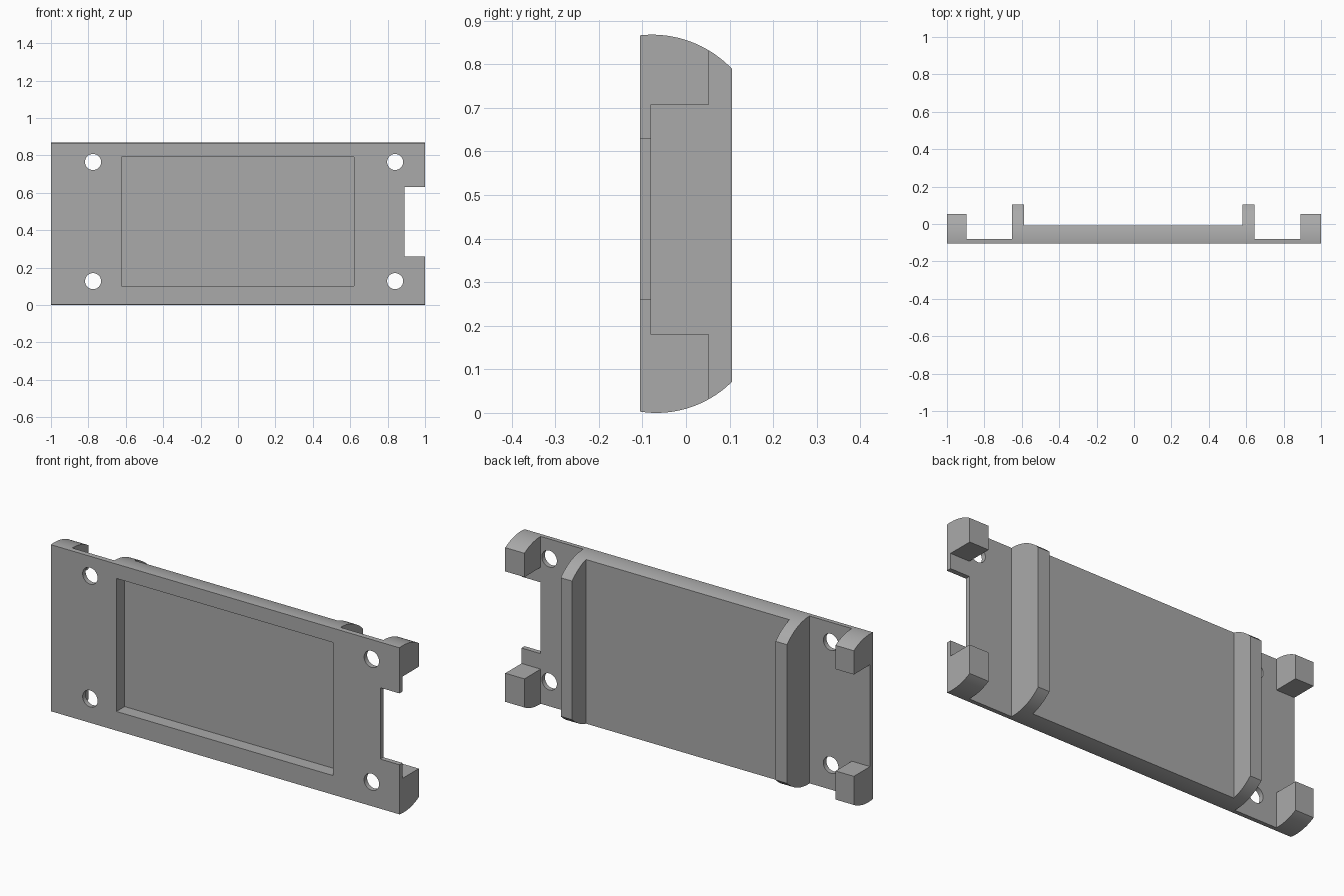
import bpy
import bmesh
import math
from mathutils import Matrix, Vector

cube = bpy.data.objects.get("Cube")
if cube:
    bpy.data.objects.remove(cube, do_unlink=True)

FRONT, BACK, TOP = -0.105, 0.105, 0.868
FLOOR = -0.08          # back face of the thin plate
POST_BACK = 0.053      # back face of the corner posts

grey = bpy.data.materials.new("plain grey")
grey.use_nodes = True
colour = (0.4, 0.4, 0.4, 1)
grey.diffuse_color = colour
grey.node_tree.nodes["Principled BSDF"].inputs["Base Color"].default_value = colour


def make_object(name, bm):
    bmesh.ops.recalc_face_normals(bm, faces=bm.faces)
    mesh = bpy.data.meshes.new(name)
    bm.to_mesh(mesh)
    bm.free()
    mesh.materials.append(grey)
    obj = bpy.data.objects.new(name, mesh)
    bpy.context.collection.objects.link(obj)
    return obj


def box_cutter(x0, x1, y0, y1, z0, z1):
    bm = bmesh.new()
    size = Vector((x1 - x0, y1 - y0, z1 - z0))
    centre = Vector((x0 + x1, y0 + y1, z0 + z1)) / 2
    bmesh.ops.create_cube(bm, size=1, matrix=Matrix.Translation(centre) @ Matrix.Diagonal(size).to_4x4())
    return make_object("box_cutter", bm)


def hole_cutter(x, z, radius):
    bm = bmesh.new()
    bmesh.ops.create_cone(bm, cap_ends=True, segments=40, radius1=radius, radius2=radius, depth=1,
                          matrix=Matrix.Translation((x, 0, z)) @ Matrix.Rotation(math.pi / 2, 4, "X"))
    return make_object("hole_cutter", bm)


def edge_drop(y, crest, drop):
    """Fall of a circular edge that peaks at crest and falls by drop at the back."""
    reach = BACK - crest
    radius = (reach ** 2 + drop ** 2) / (2 * drop)
    return radius - math.sqrt(radius ** 2 - (y - crest) ** 2)


# Blank: rounded side profile swept along the full width
steps = 24
ys = [FRONT + (BACK - FRONT) * i / steps for i in range(steps + 1)]
profile = [(y, edge_drop(y, -0.068, 0.071)) for y in ys]
profile += [(y, TOP - edge_drop(y, -0.078, 0.078)) for y in reversed(ys)]
bm = bmesh.new()
side = bm.faces.new([bm.verts.new((-1, y, z)) for y, z in profile])
swept = bmesh.ops.extrude_face_region(bm, geom=[side], use_keep_orig=True)
bmesh.ops.translate(bm, vec=(2, 0, 0), verts=[g for g in swept["geom"] if isinstance(g, bmesh.types.BMVert)])
body = make_object("cover_plate", bm)

low, high = -0.5, 1.5
cutters = [
    # Back panel between the two ribs
    box_cutter(-0.588, 0.58, -0.009, 0.5, low, high),
    # Open bays beside the ribs
    box_cutter(-0.895, -0.653, FLOOR, 0.5, low, high),
    box_cutter(0.645, 0.89, FLOOR, 0.5, low, high),
    # Shorten the end posts and open the gap between them
    box_cutter(-1.2, -0.8, POST_BACK, 0.5, low, high),
    box_cutter(0.8, 1.2, POST_BACK, 0.5, low, high),
    box_cutter(-1.2, -0.8, FLOOR, 0.5, 0.18, 0.708),
    box_cutter(0.8, 1.2, FLOOR, 0.5, 0.18, 0.708),
    # Notch through the left end of the plate
    box_cutter(0.89, 1.2, -0.5, 0.5, 0.26, 0.63),
    # Front recess
    box_cutter(-0.624, 0.62, -0.5, -0.038, 0.102, 0.792),
]
# Screw holes
cutters += [hole_cutter(x, z, 0.043) for x in (-0.775, 0.84) for z in (0.128, 0.765)]

for cutter in cutters:
    cutter.hide_render = True
    mod = body.modifiers.new("cut", "BOOLEAN")
    mod.operation = "DIFFERENCE"
    mod.solver = "EXACT"
    mod.object = cutter

# Bake the cuts and discard the cutters
bpy.context.view_layer.update()
graph = bpy.context.evaluated_depsgraph_get()
cut_mesh = bpy.data.meshes.new_from_object(body.evaluated_get(graph))
body.modifiers.clear()
body.data = cut_mesh
cut_mesh.name = "cover_plate"
for cutter in cutters:
    bpy.data.objects.remove(cutter, do_unlink=True)

# Smooth curves with sharp edges
bpy.ops.object.select_all(action="DESELECT")
body.select_set(True)
bpy.context.view_layer.objects.active = body
bpy.ops.object.shade_smooth_by_angle(angle=math.radians(30))
